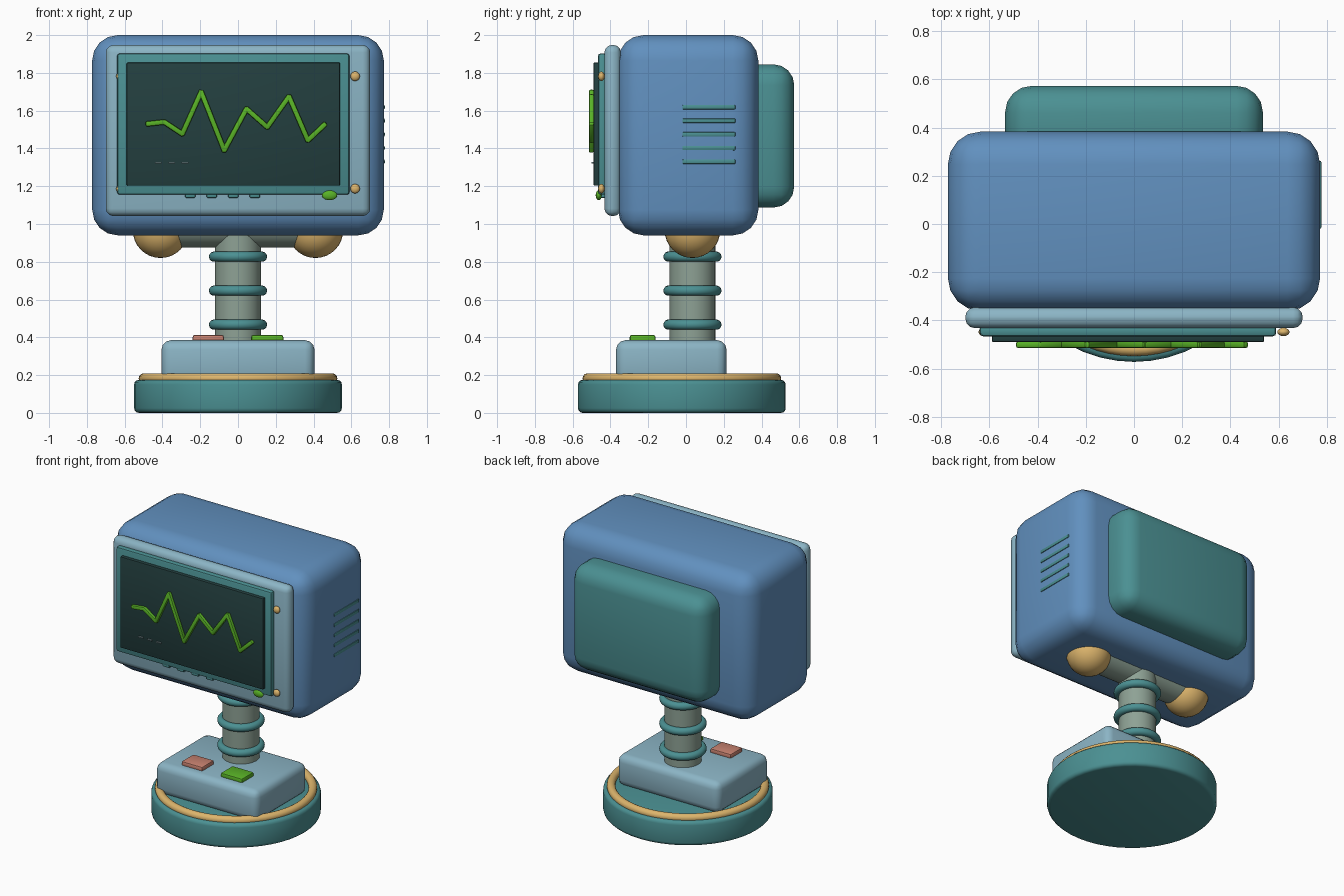
import bpy, math
from mathutils import Vector

if "Cube" in bpy.data.objects:
    bpy.data.objects.remove(bpy.data.objects["Cube"])

COLORS = {
    "blue": (0.12, 0.28, 0.52), "teal": (0.07, 0.28, 0.29), "pale_blue": (0.26, 0.46, 0.56),
    "dark": (0.017, 0.05, 0.05), "gold": (0.72, 0.46, 0.15), "green": (0.10, 0.45, 0.02),
    "red": (0.57, 0.22, 0.16), "sage": (0.27, 0.36, 0.30), "slate": (0.20, 0.30, 0.32),
}
MATS = {}
for key, rgb in COLORS.items():
    MATS[key] = bpy.data.materials.new(key)
    MATS[key].diffuse_color = (*rgb, 1)


def finish(name, color, bevel=0, segments=3):
    ob = bpy.context.object
    ob.name = name
    ob.data.materials.append(MATS[color])
    if bevel:
        m = ob.modifiers.new("bevel", 'BEVEL')
        m.width, m.segments, m.limit_method = bevel, segments, 'ANGLE'
        bpy.ops.object.modifier_apply(modifier=m.name)
    bpy.ops.object.shade_smooth_by_angle(angle=math.radians(40))
    return ob


def box(name, color, x, y, z, bevel=0, segments=3):
    """Bevelled box from (min, max) ranges."""
    lo, hi = Vector((x[0], y[0], z[0])), Vector((x[1], y[1], z[1]))
    bpy.ops.mesh.primitive_cube_add(size=1, location=(lo + hi) / 2)
    bpy.context.object.scale = hi - lo
    bpy.ops.object.transform_apply(location=False, rotation=False, scale=True)
    return finish(name, color, bevel, segments)


def cylinder(name, color, loc, r, depth, rot=(0, 0, 0), bevel=0):
    bpy.ops.mesh.primitive_cylinder_add(vertices=48, radius=r, depth=depth, location=loc, rotation=rot)
    return finish(name, color, bevel)


def ball(name, color, loc, scale):
    bpy.ops.mesh.primitive_uv_sphere_add(segments=32, ring_count=16, radius=1, location=loc)
    bpy.context.object.scale = scale
    bpy.ops.object.transform_apply(location=False, rotation=False, scale=True)
    return finish(name, color)


def ring(name, color, loc, major, minor):
    bpy.ops.mesh.primitive_torus_add(major_segments=64, minor_segments=14, location=loc,
                                     major_radius=major, minor_radius=minor)
    return finish(name, color)


# base disc, trim ring, control block
BY, CY = -0.022, 0.034
cylinder("base_disc", "teal", (0, BY, 0.0875), 0.55, 0.175, bevel=0.025)
ring("base_trim_ring", "gold", (0, BY, 0.182), 0.498, 0.028)
box("control_block", "pale_blue", (-0.405, 0.405), (-0.37, 0.215), (0.16, 0.385), 0.05)
box("red_key", "red", (-0.24, -0.075), (-0.298, -0.162), (0.375, 0.412), 0.01, 2)
box("green_key", "green", (0.07, 0.24), (-0.298, -0.162), (0.375, 0.412), 0.01, 2)

# ribbed neck and tilt joint
cylinder("neck", "sage", (0, CY, 0.66), 0.121, 0.66)
for z in (0.467, 0.647, 0.827):
    ring("neck_rib", "teal", (0, CY, z), 0.127, 0.027)
cylinder("tilt_bar", "sage", (0, CY, 1.0), 0.125, 0.8, rot=(0, math.pi / 2, 0))
for s in (-1, 1):
    ball("tilt_joint", "gold", (s * 0.41, CY, 0.967), (0.147, 0.147, 0.147))

# monitor housing
box("housing", "blue", (-0.772, 0.772), (-0.36, 0.383), (0.94, 2.0), 0.135, 4)
box("back_cover", "teal", (-0.535, 0.535), (0.25, 0.573), (1.087, 1.845), 0.11, 4)
box("bezel", "pale_blue", (-0.70, 0.70), (-0.432, -0.345), (1.042, 1.948), 0.04)
box("screen_frame", "teal", (-0.64, 0.59), (-0.466, -0.42), (1.155, 1.903), 0.014, 2)
box("screen", "dark", (-0.59, 0.54), (-0.49, -0.45), (1.203, 1.855), 0.007, 2)

# waveform trace, one rounded bar per span
TRACE = [(-0.48, 1.53), (-0.39, 1.54), (-0.295, 1.477), (-0.195, 1.70), (-0.073, 1.39),
         (0.045, 1.61), (0.155, 1.513), (0.27, 1.675), (0.37, 1.443), (0.46, 1.528)]
for (x0, z0), (x1, z1) in zip(TRACE, TRACE[1:]):
    dx, dz = x1 - x0, z1 - z0
    half = math.hypot(dx, dz) / 2 + 0.009
    bar = box("trace_span", "green", (-half, half), (-0.013, 0.013), (-0.014, 0.014), 0.008, 2)
    bar.location = ((x0 + x1) / 2, -0.501, (z0 + z1) / 2)
    bar.rotation_euler.y = -math.atan2(dz, dx)

# readout dashes on the screen
for i in range(3):
    x = -0.422 + i * 0.071
    box("readout_dash", "slate", (x - 0.018, x + 0.018), (-0.499, -0.485), (1.321, 1.329))

# buttons, power light and screws on the bezel
for i in range(4):
    x = -0.253 + i * 0.114
    box("bezel_button", "teal", (x - 0.028, x + 0.028), (-0.455, -0.42), (1.138, 1.166), 0.008, 2)
ball("power_light", "green", (0.485, -0.462, 1.152), (0.04, 0.016, 0.026))
for x in (-0.62, 0.62):
    for z in (1.187, 1.782):
        ball("bezel_screw", "gold", (x, -0.448, z), (0.025, 0.017, 0.025))

# vents on the right side
for i in range(5):
    z = 1.33 + i * 0.0722
    box("side_vent", "teal", (0.755, 0.777), (-0.02, 0.262), (z - 0.012, z + 0.012), 0.006, 2)

for m in bpy.data.materials:
    if m.users and not m.is_grease_pencil:
        m.use_nodes = True
        m.node_tree.nodes["Principled BSDF"].inputs["Base Color"].default_value = m.diffuse_color
